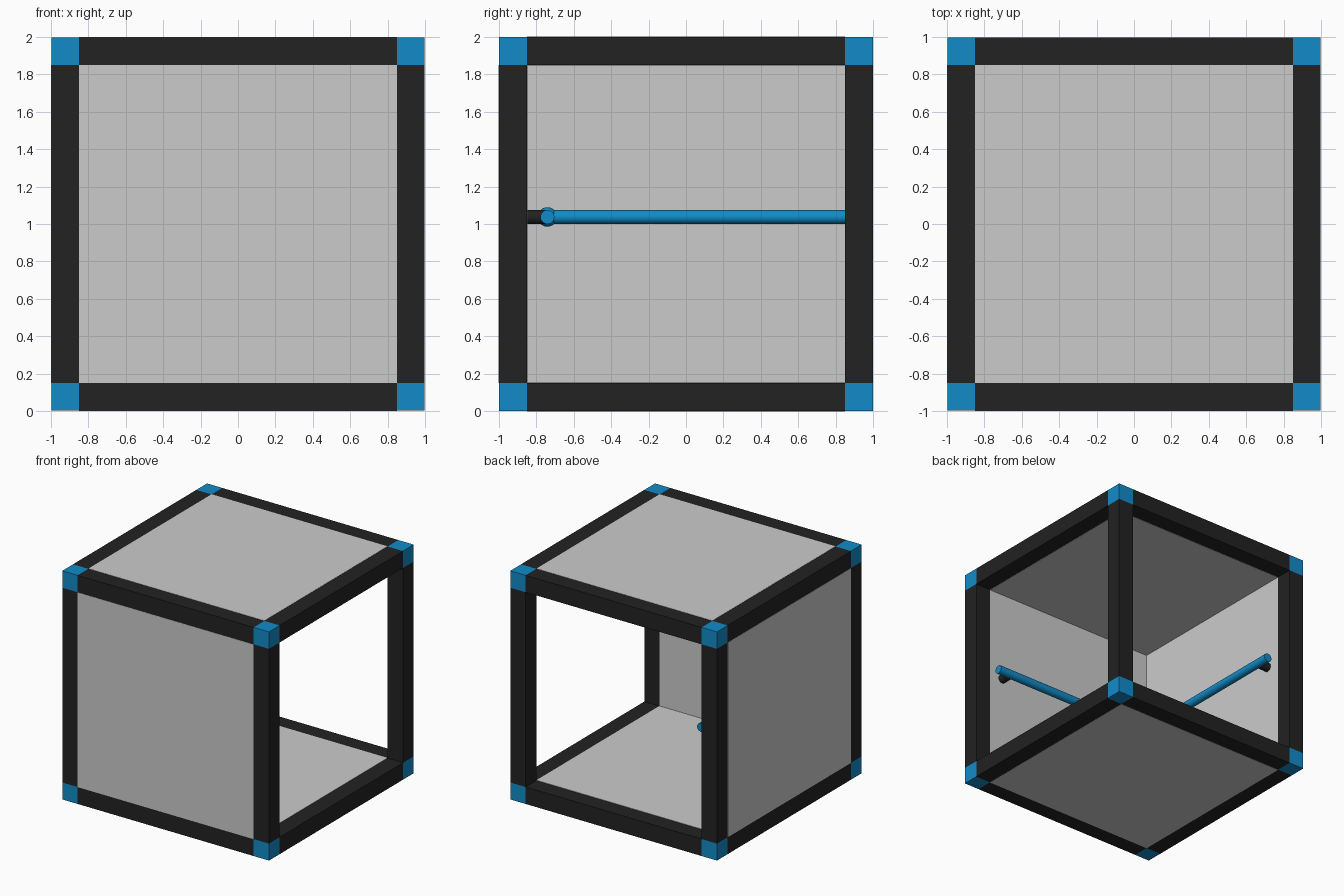
import bpy
import math
from itertools import product
from mathutils import Vector

if "Cube" in bpy.data.objects:
    bpy.data.objects.remove(bpy.data.objects["Cube"])

F = 0.998          # outer face of the frame
B = 0.85           # inner face of the frame
MID = (F + B) / 2  # beam centre line
T = F - B          # beam thickness
R = 0.0375         # rail radius
RAIL = -0.74       # rail distance from the centre
RAIL_Z = 1.0375


def material(name, rgb):
    m = bpy.data.materials.new(name)
    m.diffuse_color = (*rgb, 1)
    m.use_nodes = True
    m.node_tree.nodes["Principled BSDF"].inputs["Base Color"].default_value = m.diffuse_color
    return m


blue = material("blue", (0.006, 0.26, 0.58))
black = material("black", (0.016, 0.016, 0.016))


def finish(name, mat):
    ob = bpy.context.object
    ob.name = name
    if mat:
        ob.data.materials.append(mat)
    return ob


def box(name, centre, size, mat=None):
    bpy.ops.mesh.primitive_cube_add(size=1, location=centre)
    ob = finish(name, mat)
    ob.scale = size
    bpy.ops.object.transform_apply(location=False, rotation=False, scale=True)
    return ob


def rod(name, start, end, mat):
    a, b = Vector(start), Vector(end)
    d = b - a
    bpy.ops.mesh.primitive_cylinder_add(vertices=24, radius=R, depth=d.length,
                                        location=(a + b) / 2,
                                        rotation=d.to_track_quat('Z', 'Y').to_euler())
    finish(name, mat)
    bpy.ops.object.shade_smooth_by_angle(angle=math.radians(35))


# Corner blocks
for sx, sy, sz in product((-1, 1), repeat=3):
    box("corner_block", (sx * MID, sy * MID, 1 + sz * MID), (T, T, T), blue)

# Twelve frame beams
for axis in range(3):
    for s, t in product((-1, 1), repeat=2):
        centre = [s * MID, t * MID]
        centre.insert(axis, 0)
        centre[2] += 1
        size = [T, T, T]
        size[axis] = 2 * B
        box("frame_beam_" + "xyz"[axis], centre, size, black)

# Thick panels, standing slightly proud of the frame; right and back stay open
P_IN, P_OUT = 0.847, 1.0
for name, axis, sign in (("front_panel", 1, -1), ("left_panel", 0, -1),
                         ("floor_panel", 2, -1), ("roof_panel", 2, 1)):
    centre, size = [0, 0, 1], [2 * B] * 3
    centre[axis] += sign * (P_IN + P_OUT) / 2
    size[axis] = P_OUT - P_IN
    box(name, centre, size)

# Handrails along the front and left panels
rod("front_rail", (RAIL, RAIL, RAIL_Z), (0.85, RAIL, RAIL_Z), blue)
rod("left_rail", (RAIL, RAIL, RAIL_Z), (RAIL, 0.85, RAIL_Z), blue)

# Ball joint where the rails meet
bpy.ops.mesh.primitive_uv_sphere_add(segments=24, ring_count=12, radius=0.052,
                                     location=(RAIL, RAIL, RAIL_Z))
finish("rail_corner_joint", blue)
bpy.ops.object.shade_smooth()

# Rail brackets
for p in (-0.6, 0.72):
    rod("front_rail_bracket", (p, -B, RAIL_Z), (p, RAIL, RAIL_Z), black)
    rod("left_rail_bracket", (-B, p, RAIL_Z), (RAIL, p, RAIL_Z), black)
